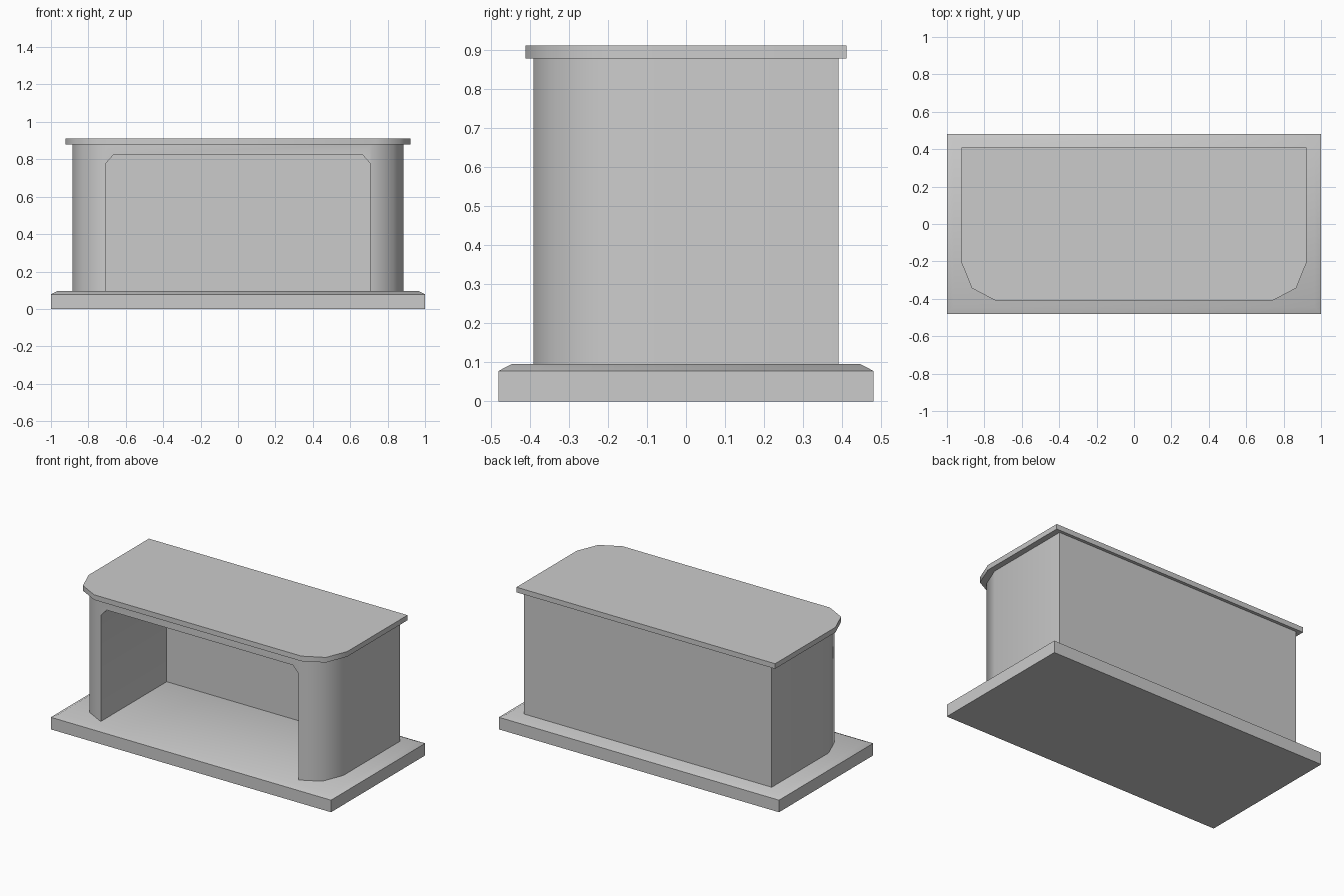
import bpy
import bmesh
import math
from mathutils import Vector

cube = bpy.data.objects.get("Cube")
if cube:
    bpy.data.objects.remove(cube, do_unlink=True)

GREY = (0.6, 0.6, 0.6, 1.0)
grey = bpy.data.materials.new("plain grey")
grey.use_nodes = True
grey.diffuse_color = GREY
grey.node_tree.nodes["Principled BSDF"].inputs["Base Color"].default_value = GREY


def prism(name, points, direction):
    """Extrude a closed outline of 3D points along a direction."""
    bm = bmesh.new()
    face = bm.faces.new([bm.verts.new(p) for p in points])
    result = bmesh.ops.extrude_face_region(bm, geom=[face])
    moved = [v for v in result["geom"] if isinstance(v, bmesh.types.BMVert)]
    bmesh.ops.translate(bm, vec=Vector(direction), verts=moved)
    bmesh.ops.recalc_face_normals(bm, faces=bm.faces)
    mesh = bpy.data.meshes.new(name)
    bm.to_mesh(mesh)
    bm.free()
    obj = bpy.data.objects.new(name, mesh)
    bpy.context.collection.objects.link(obj)
    mesh.materials.append(grey)
    return obj


def activate(obj):
    bpy.ops.object.select_all(action="DESELECT")
    obj.select_set(True)
    bpy.context.view_layer.objects.active = obj


def smooth(obj):
    activate(obj)
    bpy.ops.object.shade_smooth_by_angle(angle=math.radians(50))


def mirrored(half):
    """Complete a right-hand outline with its mirror image in x."""
    return half + [(-x, v) for x, v in reversed(half)]


def slab(name, half, bottom, top):
    points = [(x, y, bottom) for x, y in mirrored(half)]
    return prism(name, points, (0, 0, top - bottom))


# Base plinth, with a shallow bevelled rim above its straight sides
base = slab("base", [(1, -0.48), (1, 0.48)], 0, 0.078)
bm = bmesh.new()
bm.from_mesh(base.data)
top = max(bm.faces, key=lambda f: f.calc_center_median().z)
bmesh.ops.inset_region(bm, faces=[top], thickness=0.05, depth=0)
bmesh.ops.translate(bm, vec=(0, 0, 0.018), verts=top.verts)
bm.to_mesh(base.data)
bm.free()
smooth(base)

# Surround with faceted front corners
surround = slab("surround",
                [(0.71, -0.39), (0.83, -0.327), (0.885, -0.19), (0.885, 0.39)],
                0.09, 0.88)

# Deep opening with clipped upper corners, cut from the front
arch = mirrored([(0.705, 0), (0.705, 0.78), (0.665, 0.825)])
cutter = prism("opening_cutter", [(x, -0.6, z) for x, z in arch], (0, 0.88, 0))
cutter.hide_render = True
cut = surround.modifiers.new("opening", "BOOLEAN")
cut.operation = "DIFFERENCE"
cut.solver = "EXACT"
cut.object = cutter
activate(surround)
bpy.ops.object.modifier_apply(modifier=cut.name)
bpy.data.objects.remove(cutter, do_unlink=True)
smooth(surround)

# Overhanging top slab
mantel = slab("mantel",
              [(0.74, -0.41), (0.867, -0.343), (0.923, -0.205), (0.923, 0.41)],
              0.878, 0.911)
smooth(mantel)
